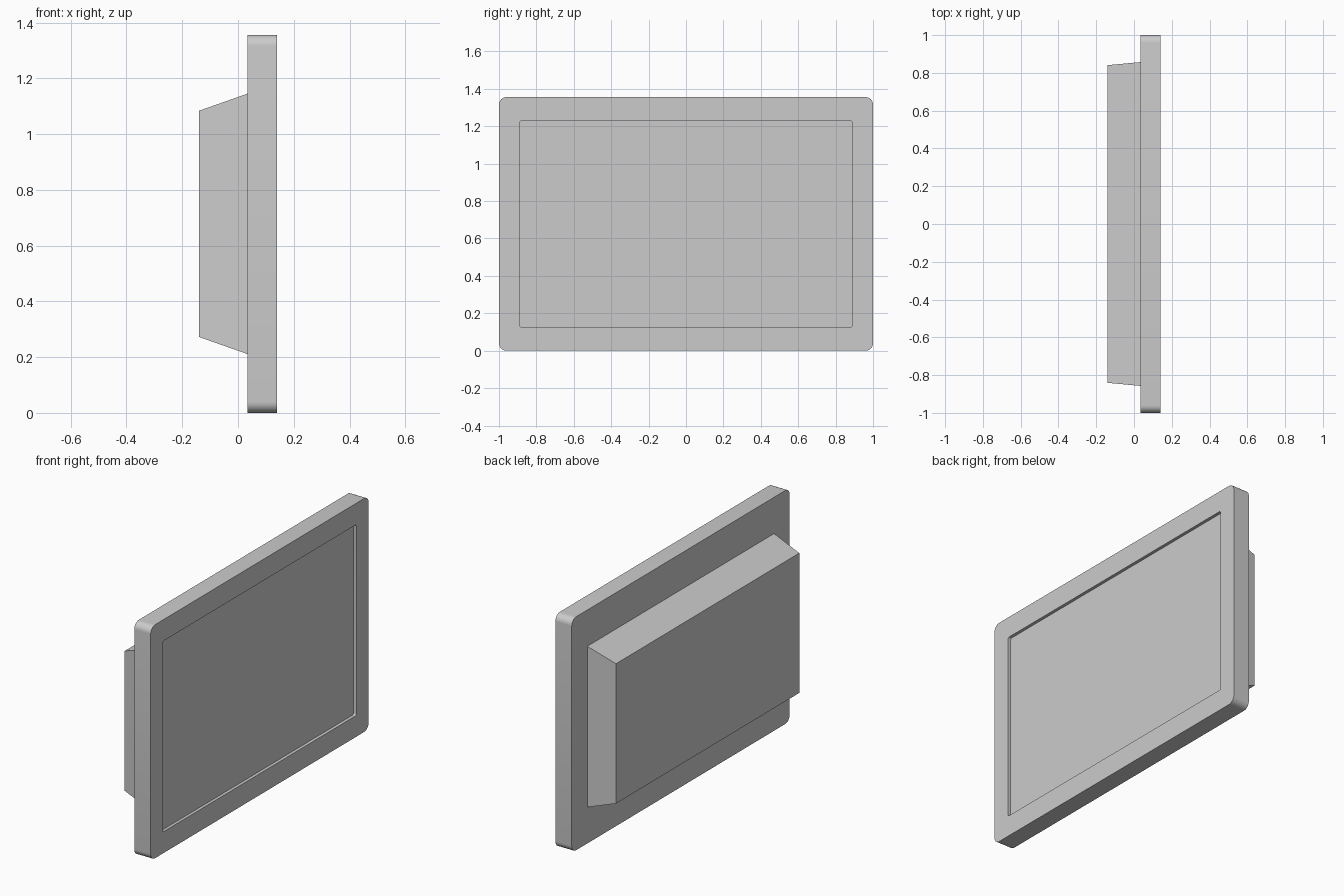
import bpy, bmesh, math

cube = bpy.data.objects.get("Cube")
if cube:
    bpy.data.objects.remove(cube, do_unlink=True)

HEIGHT = 1.356
MID_Z = HEIGHT / 2
FRONT_X, BACK_X, HOUSING_X = 0.139, 0.034, -0.139
RECESS = 0.018

grey = bpy.data.materials.new("plain grey")
grey.use_nodes = True
colour = (0.6, 0.6, 0.6, 1)
grey.diffuse_color = colour
grey.node_tree.nodes["Principled BSDF"].inputs["Base Color"].default_value = colour


def ring(bm, x, half_y, half_z, radius=0, steps=0):
    """Rounded rectangle of vertices in the plane at x."""
    verts = []
    corners = [(1, 1), (-1, 1), (-1, -1), (1, -1)]
    for i, (sy, sz) in enumerate(corners):
        cy, cz = sy * (half_y - radius), sz * (half_z - radius)
        for k in range(steps + 1):
            a = math.pi / 2 * (i + k / max(steps, 1))
            verts.append(bm.verts.new((x, cy + radius * math.cos(a),
                                       MID_Z + cz + radius * math.sin(a))))
    return verts


def loft(name, sections, cap_start=True):
    """Skin a series of rings and close the ends."""
    bm = bmesh.new()
    rings = [ring(bm, *s) for s in sections]
    for a, b in zip(rings, rings[1:]):
        n = len(a)
        for i in range(n):
            j = (i + 1) % n
            bm.faces.new((a[i], a[j], b[j], b[i]))
    if cap_start:
        bm.faces.new(rings[0][::-1])
    bm.faces.new(rings[-1])
    # Sections run along +x, so windings already face outward
    if sections[0][0] > sections[-1][0]:
        bmesh.ops.reverse_faces(bm, faces=bm.faces[:])
    mesh = bpy.data.meshes.new(name)
    bm.to_mesh(mesh)
    bm.free()
    mesh.materials.append(grey)
    obj = bpy.data.objects.new(name, mesh)
    bpy.context.collection.objects.link(obj)
    return obj


# Display panel: rounded slab, flat bezel, and a shallow recessed screen
panel = loft("display_panel", [
    (BACK_X, 1, MID_Z, 0.04, 8),
    (FRONT_X, 1, MID_Z, 0.04, 8),
    (FRONT_X, 0.887, 0.554, 0.01, 8),
    (FRONT_X - RECESS, 0.887, 0.554, 0.01, 8),
])
bpy.ops.object.select_all(action='DESELECT')
panel.select_set(True)
bpy.context.view_layer.objects.active = panel
bpy.ops.object.shade_smooth_by_angle(angle=math.radians(30))

# Tapered rear housing
loft("rear_housing", [
    (BACK_X, 0.857, 0.467),
    (HOUSING_X, 0.841, 0.406),
], cap_start=False)
